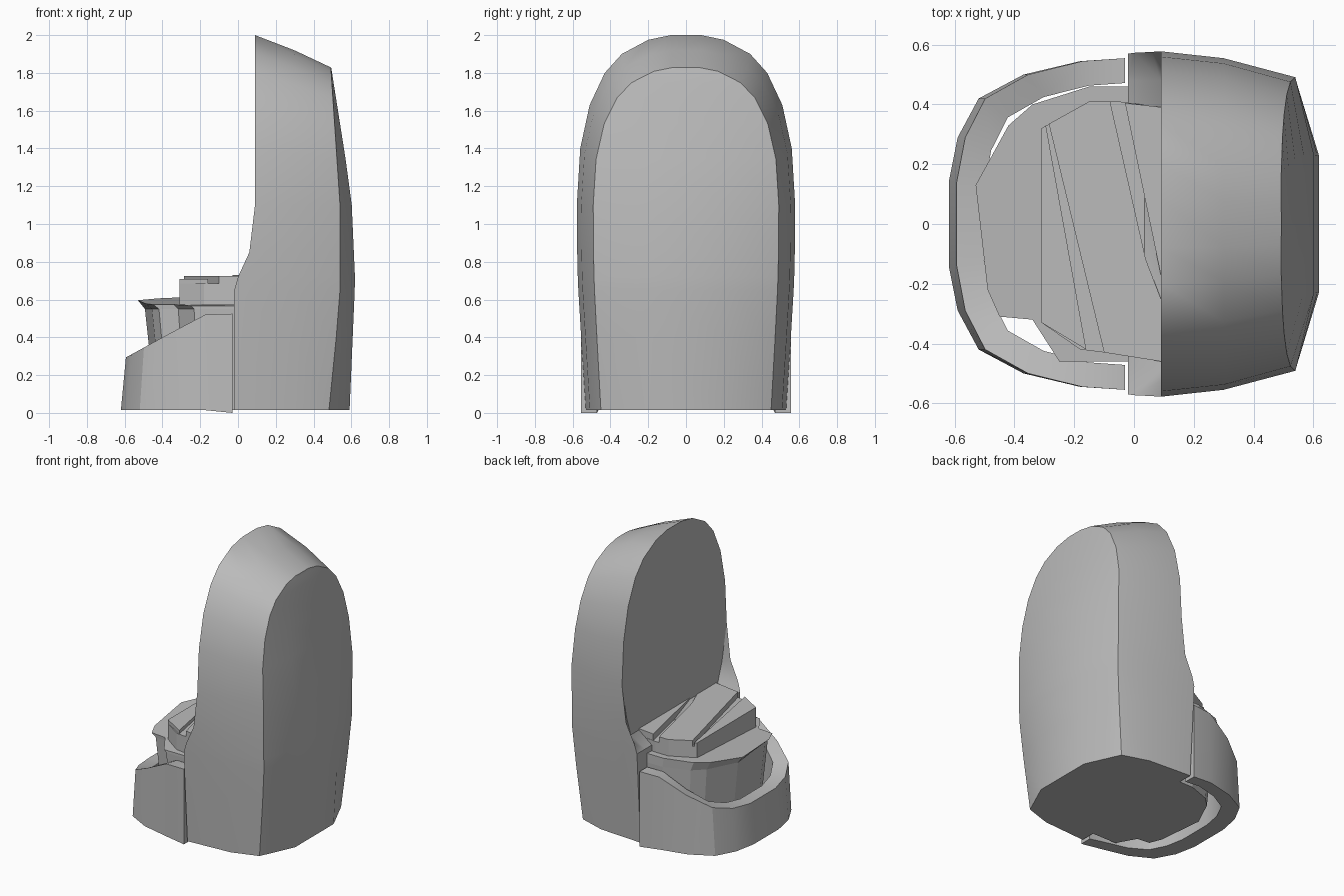
import bpy, math

cube = bpy.data.objects.get("Cube")
if cube:
    bpy.data.objects.remove(cube, do_unlink=True)

grey = bpy.data.materials.new("plain grey")
grey.use_nodes = True
grey.diffuse_color = (0.5, 0.5, 0.5, 1)
grey.node_tree.nodes["Principled BSDF"].inputs["Base Color"].default_value = (0.5, 0.5, 0.5, 1)


def make(name, verts, faces, smooth=None):
    mesh = bpy.data.meshes.new(name)
    mesh.from_pydata(verts, [], faces)
    mesh.materials.append(grey)
    obj = bpy.data.objects.new(name, mesh)
    bpy.context.collection.objects.link(obj)
    bpy.ops.object.select_all(action="DESELECT")
    obj.select_set(True)
    bpy.context.view_layer.objects.active = obj
    bpy.ops.object.mode_set(mode="EDIT")
    bpy.ops.mesh.select_all(action="SELECT")
    bpy.ops.mesh.normals_make_consistent(inside=False)
    bpy.ops.object.mode_set(mode="OBJECT")
    if smooth:
        bpy.ops.object.shade_smooth_by_angle(angle=math.radians(smooth))
    return obj


def bridge(count, a, b, closed):
    """Quads between two rows of points that start at indices a and b."""
    return [(a + i, a + (i + 1) % count, b + (i + 1) % count, b + i)
            for i in range(count if closed else count - 1)]


def prism(name, low, high, z0, z1):
    """Solid between two outlines; z1 may be a function of x and y."""
    top = z1 if callable(z1) else lambda x, y: z1
    n = len(low)
    verts = [(x, y, z0) for x, y in low] + [(x, y, top(x, y)) for x, y in high]
    faces = bridge(n, 0, n, True) + [tuple(range(n)), tuple(range(n, 2 * n))]
    return make(name, verts, faces)


def lerp(table, t):
    """Piecewise linear lookup."""
    for (a, fa), (b, fb) in zip(table, table[1:]):
        if t <= b:
            return fa + (fb - fa) * max(0, t - a) / (b - a)
    return table[-1][1]


# Tall backrest: nested arches from the front rim to the bulging rear
arch = [(.53, .015), (.555, .4), (.57, .65), (.573, .72), (.576, .85), (.578, 1.1),
        (.56, 1.4), (.51, 1.63), (.43, 1.8), (.34, 1.9), (.2, 1.975), (.08, 2)]
rim_x = [(.65, -.02), (.72, 0), (.85, .06), (1.1, .09)]
edge_x = [(0, .48), (.6, .54), (1.1, .54), (1.85, .49)]
rear_x = [(0, .59), (.7, .62), (1.15, .6), (1.85, .49)]


def arch_row(level):
    row = []
    for w, z in arch:
        if level == 0:    # inner edge of the rim
            x = -.02 if z < .7 else .09
            w = min(w, .48 + max(0, z - .72) * .35)
        elif level == 1:  # outer edge of the rim
            x = lerp(rim_x, z)
        else:
            drop = (.91, .81, .81)[level - 2]
            z = min(z, 1.1) + max(0, z - 1.1) * drop
            w *= (.96, .85, .4)[level - 2]
            x = (.3, lerp(edge_x, z), lerp(rear_x, z))[level - 2]
        row.append((x, w, z))
    return row + [(x, -w, z) for x, w, z in reversed(row)]


verts, faces = [], []
n = 2 * len(arch)
for level in range(5):
    verts += arch_row(level)
    if level:
        faces += bridge(n, (level - 1) * n, level * n, False)
for start in (0, 4 * n):
    faces += [(start + i, start + i + 1, start + n - 2 - i, start + n - 1 - i)
              for i in range(n // 2 - 1)]
faces.append(tuple(k * n for k in range(5)) + tuple(k * n + n - 1 for k in range(4, -1, -1)))
make("backrest", verts, faces, 28)

# Curved front skirt: a C-shaped wall with a sloping top
half = [(-.03, .555), (-.18, .545), (-.37, .5), (-.52, .42), (-.59, .29), (-.62, .14)]
plan = half + [(x, -y) for x, y in reversed(half)]
skirt_top = [(-.6, .29), (-.18, .52), (-.03, .525)]
rails = [[], [], [], []]
for x, y in plan:
    base = 0 if x > -.1 else .015
    top_x = -.03 + (x + .03) * .955
    in_x, in_y = -.03 + (x + .03) * .8, y * .85
    z = lerp(skirt_top, top_x)
    rails[0].append((x, y, base))
    rails[1].append((top_x, y, z))
    rails[2].append((in_x, in_y, z))
    rails[3].append((in_x, in_y, base))
m = len(plan)
faces = [(0, m, 2 * m, 3 * m), (m - 1, 2 * m - 1, 3 * m - 1, 4 * m - 1)]
for k in range(4):
    faces += bridge(m, k * m, (k + 1) % 4 * m, False)
make("front_skirt", sum(rails, []), faces, 28)

# Seat block inside the skirt, with a slightly overhanging lip
seat = [(.1, .46), (-.15, .46), (-.34, .4), (-.42, .33), (-.53, .13),
        (-.49, -.22), (-.45, -.31), (-.34, -.32), (-.25, -.46), (.1, -.46)]
foot = [(x * .82 if x < 0 else x, y * .93) for x, y in seat]
neck = [(x * .93 if x < 0 else x, y) for x, y in seat]
prism("seat_base", foot, neck, .015, .55)
prism("seat_lip", neck, seat, .55, lambda x, y: .59 + .05 * y)

# Cushion with three raised slabs separated by narrow grooves
cushion = [(.1, .39), (-.05, .41), (-.15, .41), (-.31, .32),
           (-.31, -.33), (-.18, -.42), (-.1, -.43), (.1, -.46)]
prism("cushion", cushion, cushion, .57, .685)
slabs = {
    "cushion_front_slab": ([(-.31, .32), (-.31, -.33), (-.16, -.42), (-.295, .33)], .71),
    "cushion_middle_slab": ([(-.285, .335), (-.15, .41), (-.08, .41), (.04, -.12),
                             (.09, -.25), (.09, -.46), (-.1, -.43)], .725),
    "cushion_rear_slab": ([(-.03, .405), (.1, .39), (.1, -.22)], .73),
}
for name, (outline, top) in slabs.items():
    prism(name, outline, outline, .68, top)
